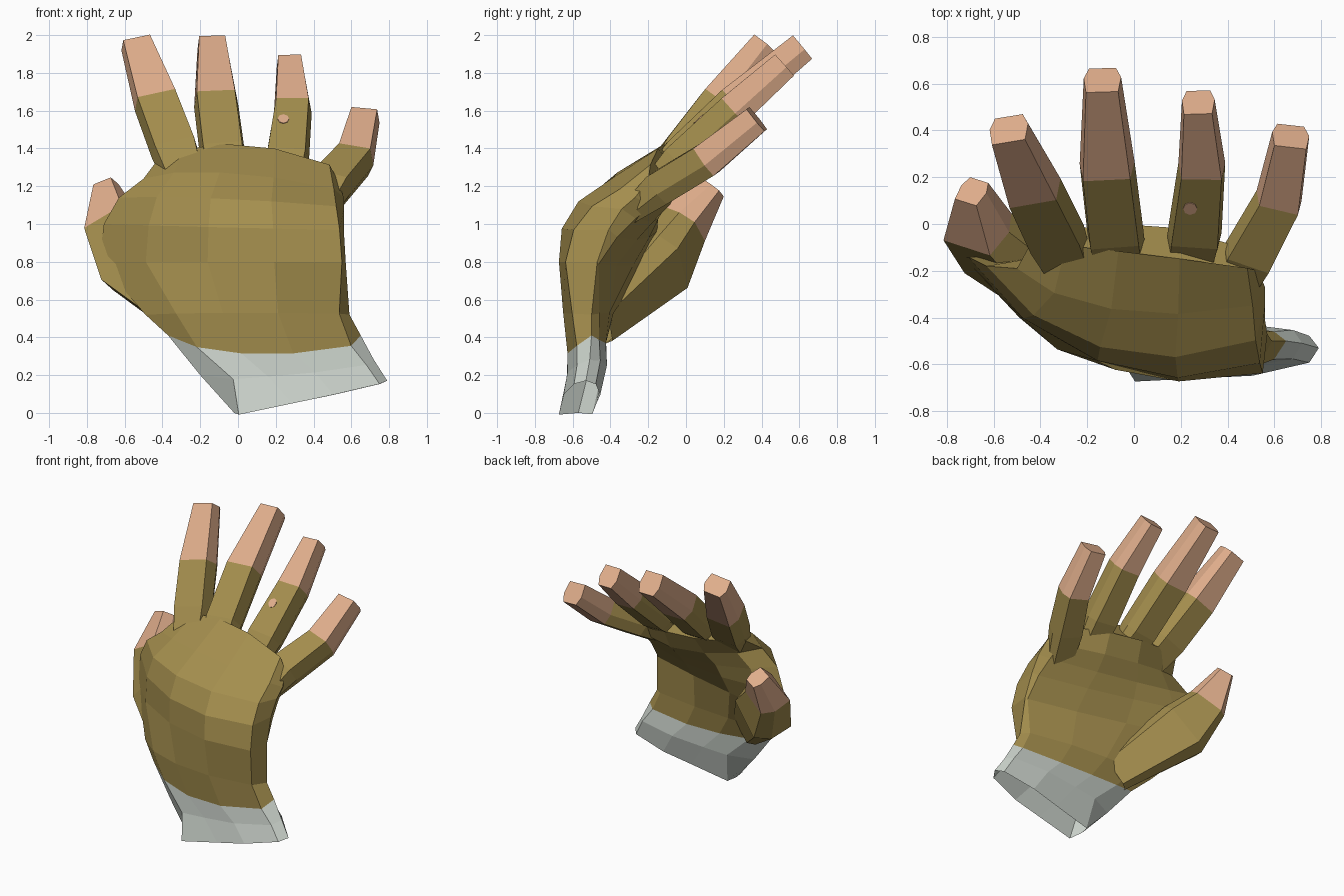
import bpy, bmesh, math
from mathutils import Vector

if "Cube" in bpy.data.objects:
    bpy.data.objects.remove(bpy.data.objects["Cube"])


def material(name, rgb):
    m = bpy.data.materials.new(name)
    m.diffuse_color = (*rgb, 1)
    m.use_nodes = True
    m.node_tree.nodes["Principled BSDF"].inputs["Base Color"].default_value = m.diffuse_color
    return m


GLOVE = material("olive_glove", (0.37, 0.27, 0.075))
SKIN = material("skin", (0.74, 0.42, 0.26))
CUFF = material("pale_grey_cuff", (0.60, 0.65, 0.60))


def loft(name, rings, mats, rule=lambda i: 0, caps=(True, True)):
    """Skin a list of equal rings; rule gives the material per band, caps close the ends."""
    bm = bmesh.new()
    vs = [[bm.verts.new(p) for p in r] for r in rings]
    n = len(rings[0])
    for i in range(len(vs) - 1):
        for j in range(n):
            k = (j + 1) % n
            f = bm.faces.new((vs[i][j], vs[i][k], vs[i + 1][k], vs[i + 1][j]))
            f.material_index = rule(i)
    if caps[0]:
        bm.faces.new(vs[0][::-1]).material_index = rule(0)
    if caps[1]:
        bm.faces.new(vs[-1]).material_index = rule(len(vs) - 2)
    bmesh.ops.recalc_face_normals(bm, faces=bm.faces)
    me = bpy.data.meshes.new(name)
    bm.to_mesh(me)
    bm.free()
    for m in mats:
        me.materials.append(m)
    ob = bpy.data.objects.new(name, me)
    bpy.context.collection.objects.link(ob)
    return ob


def hand_ring(left, right, back, palm, corner=(.15, .62)):
    """Flattened ring through left edge, back-of-hand middle, right edge, palm middle.
    corner is the place and depth of the left corner."""
    L, R, B, P = map(Vector, (left, right, back, palm))
    mid = (L + R) / 2
    ring = [L]
    for t, w in (corner, (.38, .95), (.65, .95), (.95, .55)):
        ring.append(L.lerp(R, t) + (B - mid) * w)
    ring.append(R)
    for t, w in ((.95, .6), (.65, 1), (.38, .9), (corner[0], corner[1] * .85)):
        ring.append(L.lerp(R, t) + (P - mid) * w)
    return ring


def frame(a, b, hint):
    d = (b - a).normalized()
    hint = Vector(hint)
    side = (hint - d * hint.dot(d)).normalized()
    up = side.cross(d)
    return side, (up if up.y < 0 else -up)


SECTION = ((-.44, .5), (.42, .5), (.5, -.1), (.36, -.5), (-.36, -.5), (-.5, -.1))


def finger(name, stations, hint=(1, 0, 0)):
    """Tapered six-sided finger; stations are (centre, width, thickness), skin after the third."""
    c = [Vector(s[0]) for s in stations]
    rings = []
    for i, (_, w, t) in enumerate(stations):
        side, up = frame(c[max(i - 1, 0)], c[min(i + 1, len(c) - 1)], hint)
        rings.append([c[i] + side * x * w + up * y * t for x, y in SECTION])
    return loft(name, rings, (GLOVE, SKIN), lambda i: int(i >= 2), (False, True))


# Wrist cuff, open at the bottom
seam = hand_ring((-.37, -.47, .41), (.65, -.50, .41), (.14, -.63, .31), (.14, -.42, .37))
loft("wrist_cuff", [
    hand_ring((-.02, -.57, 0), (.79, -.53, .17), (.385, -.66, .07), (.385, -.46, .07), (.03, .95)),
    hand_ring((-.20, -.52, .20), (.72, -.51, .28), (.27, -.635, .20), (.27, -.42, .24), (.18, .9)),
    seam], (CUFF,), caps=(False, False))

# Gloved palm, bending away from the front towards the knuckles
loft("palm", [
    seam,
    hand_ring((-.49, -.40, .52), (.59, -.50, .52), (.05, -.645, .53), (.05, -.39, .53)),
    hand_ring((-.735, -.14, .80), (.57, -.47, .80), (.0, -.64, .80), (.0, -.32, .78)),
    hand_ring((-.71, -.14, 1.0), (.56, -.41, .97), (.0, -.635, .98), (.0, -.22, .92)),
    hand_ring((-.63, -.18, 1.14), (.56, -.34, 1.08), (.0, -.56, 1.13), (.0, -.15, 1.02)),
    hand_ring((-.50, -.19, 1.24), (.56, -.27, 1.14), (.03, -.38, 1.265), (.03, -.07, 1.12)),
    hand_ring((-.44, -.08, 1.32), (.53, -.20, 1.23), (.05, -.13, 1.42), (.05, .0, 1.26)),
], (GLOVE,), caps=(False, True))

# Thumb, rolled outwards, with its fleshy root running into the palm
finger("thumb", [((-.20, -.45, .47), .26, .12), ((-.54, -.13, .80), .40, .27),
                 ((-.66, -.015, 1.0), .28, .22), ((-.69, .14, 1.195), .12, .13)], (1, -.6, 0))

# Four fingers: root buried in the palm, web, glove edge, tip
FINGERS = {
    "index_finger": [((-.26, -.22, 1.18), .20, .10), ((-.335, -.04, 1.385), .25, .18),
                     ((-.43, .16, 1.635), .24, .19), ((-.535, .405, 1.945), .17, .14)],
    "middle_finger": [((-.05, -.22, 1.20), .22, .10), ((-.08, -.04, 1.365), .24, .18),
                      ((-.115, .25, 1.635), .235, .19), ((-.135, .615, 1.935), .16, .16)],
    "ring_finger": [((.23, -.22, 1.16), .20, .10), ((.26, -.04, 1.335), .23, .18),
                    ((.29, .25, 1.60), .20, .18), ((.275, .52, 1.84), .14, .15)],
    "little_finger": [((.40, -.32, 1.04), .18, .10), ((.49, -.13, 1.195), .22, .18),
                      ((.62, .11, 1.34), .20, .18), ((.67, .375, 1.555), .16, .15)],
}
for name, stations in FINGERS.items():
    finger(name, stations)

# Small round hole in the ring finger of the glove, as a thin plate
ob = bpy.data.objects["ring_finger"]
f = min(ob.data.polygons, key=lambda p: (p.center - Vector((.27, .05, 1.53))).length)
n = f.normal.copy()
side = (Vector((1, 0, 0)) - n * n.x).normalized()
along = n.cross(side)
spot = Vector((.24, .09, 1.53))
spot -= n * (spot - f.center).dot(n)
loft("glove_hole", [[spot + n * h + side * .03 * math.cos(i * math.pi / 4)
                     + along * .035 * math.sin(i * math.pi / 4) for i in range(8)]
                    for h in (-.003, .004)], (SKIN,))
